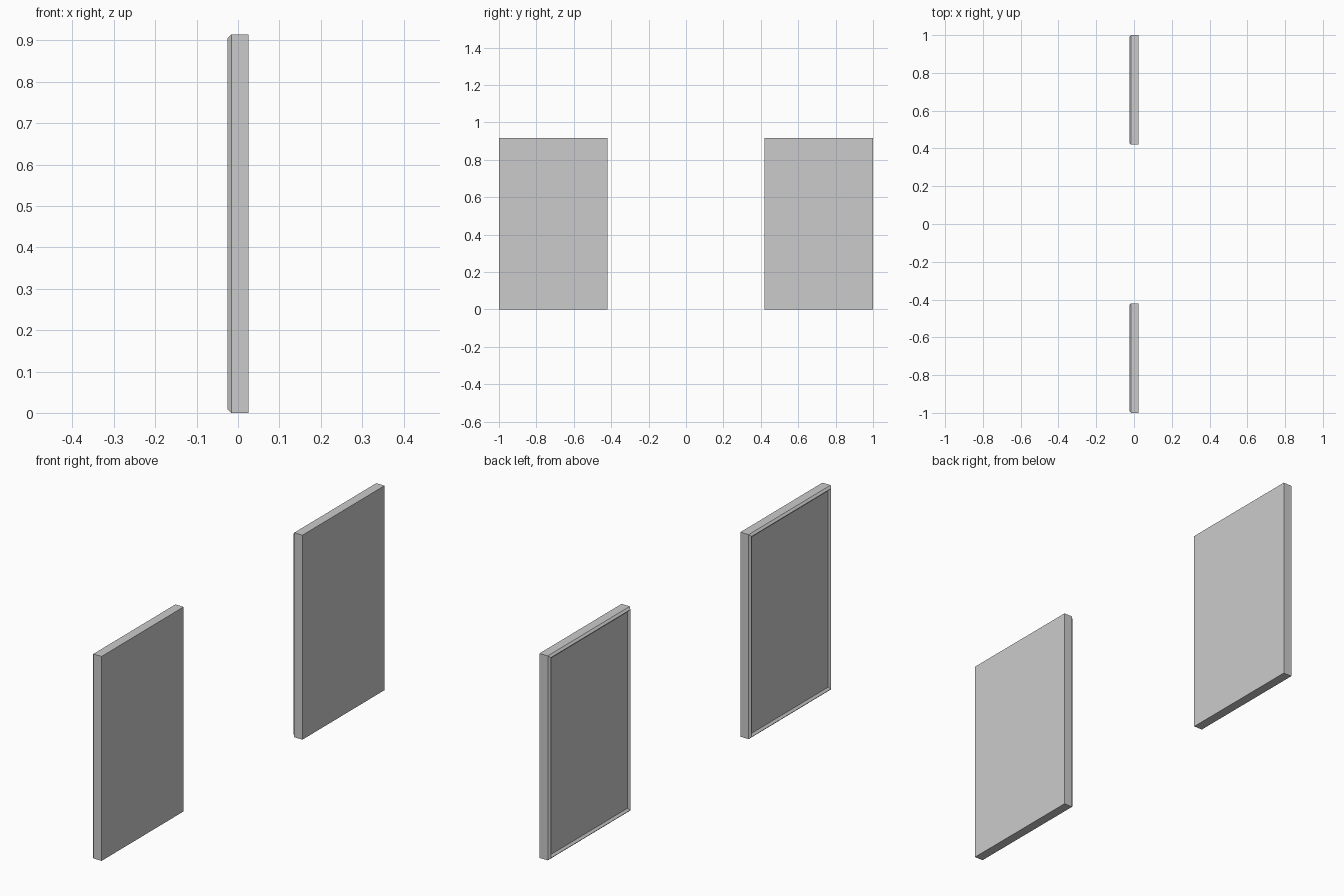
import bpy, bmesh

if "Cube" in bpy.data.objects:
    bpy.data.objects.remove(bpy.data.objects["Cube"])

Y0, Y1, H = 0.42, 1.0, 0.915
# stepped rectangular rings: (inset from the outline, x position)
RINGS = [(0.0, 0.025), (0.0, -0.016), (0.009, -0.025), (0.018, -0.016)]


def panel(name, y0, y1):
    bm = bmesh.new()
    loops = []
    for d, x in RINGS:
        loops.append([bm.verts.new((x, y, z)) for y, z in (
            (y0 + d, d), (y1 - d, d), (y1 - d, H - d), (y0 + d, H - d))])
    # outer sides, chamfered rim and inner slope
    for a, b in zip(loops, loops[1:]):
        for i in range(4):
            j = (i + 1) % 4
            bm.faces.new((a[i], a[j], b[j], b[i]))
    # flat face and recessed face
    bm.faces.new(loops[0])
    bm.faces.new(loops[-1])
    bmesh.ops.recalc_face_normals(bm, faces=bm.faces)
    mesh = bpy.data.meshes.new(name)
    bm.to_mesh(mesh)
    bm.free()
    bpy.context.collection.objects.link(bpy.data.objects.new(name, mesh))


panel("front_panel", -Y1, -Y0)
panel("back_panel", Y0, Y1)
